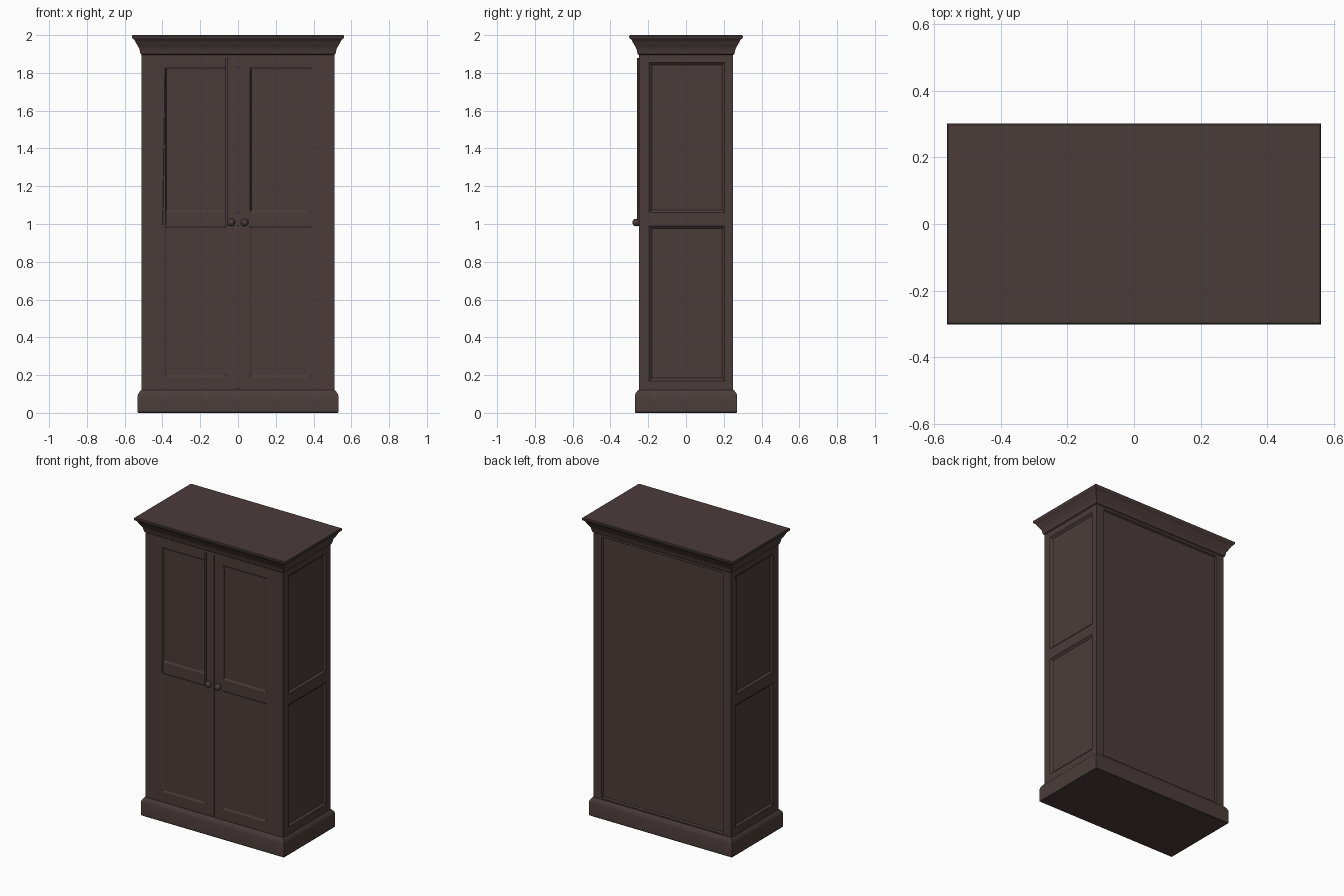
import bpy, bmesh, math
from mathutils import Vector, Matrix

if "Cube" in bpy.data.objects:
    bpy.data.objects.remove(bpy.data.objects["Cube"])

wood = bpy.data.materials.new("dark_brown_wood")
wood.use_nodes = True
colour = (0.070, 0.046, 0.043, 1)
wood.diffuse_color = colour
wood.node_tree.nodes["Principled BSDF"].inputs["Base Color"].default_value = colour
wood.node_tree.nodes["Principled BSDF"].inputs["Roughness"].default_value = 0.8

HX, HY = 0.51, 0.25  # half width and half depth of the body


def finish(name, bm, smooth=True):
    bmesh.ops.recalc_face_normals(bm, faces=bm.faces)
    mesh = bpy.data.meshes.new(name)
    bm.to_mesh(mesh)
    bm.free()
    ob = bpy.data.objects.new(name, mesh)
    bpy.context.collection.objects.link(ob)
    mesh.materials.append(wood)
    if smooth:
        bpy.ops.object.select_all(action='DESELECT')
        ob.select_set(True)
        bpy.context.view_layer.objects.active = ob
        bpy.ops.object.shade_smooth_by_angle(angle=math.radians(35))
    return ob


def moulding(name, profile):
    """Stack rectangular rings; each profile point is (overhang, height)."""
    bm = bmesh.new()
    rings = []
    for out, z in profile:
        x, y = HX + out, HY + out
        rings.append([bm.verts.new((sx * x, sy * y, z))
                      for sx, sy in ((-1, -1), (1, -1), (1, 1), (-1, 1))])
    for low, high in zip(rings, rings[1:]):
        for i in range(4):
            j = (i + 1) % 4
            bm.faces.new((low[i], low[j], high[j], high[i]))
    bm.faces.new(rings[0])
    bm.faces.new(rings[-1])
    return finish(name, bm)


def sink(bm, normal, u_range, z_range, slope, depth):
    """Cut a rectangle into one side of the body and recess it."""
    normal = Vector(normal)
    u = Vector((abs(normal.y), abs(normal.x), 0))
    side = lambda: [f for f in bm.faces if f.normal.dot(normal) > 0.99]
    for axis, limits in ((u, u_range), (Vector((0, 0, 1)), z_range)):
        for limit in limits:
            faces = side()
            geom = faces + list({e for f in faces for e in f.edges})
            geom += list({v for f in faces for v in f.verts})
            bmesh.ops.bisect_plane(bm, geom=geom, plane_co=axis * limit, plane_no=axis)
    bm.normal_update()
    picked = []
    for f in side():
        c = f.calc_center_median()
        if u_range[0] < c.dot(u) < u_range[1] and z_range[0] < c.z < z_range[1]:
            picked.append(f)
    bmesh.ops.inset_region(bm, faces=picked, thickness=slope, depth=-depth,
                           use_even_offset=True)
    bm.normal_update()


# Body with sunk panels, door seam and recessed back board
bm = bmesh.new()
bmesh.ops.create_cube(bm, size=1, matrix=Matrix.Translation((0, 0, 1.0))
                      @ Matrix.Diagonal((2 * HX, 2 * HY, 1.84, 1)))
bm.normal_update()
for z_range in ((0.19, 0.99), (1.06, 1.83)):
    for u_range in ((-0.39, -0.06), (0.06, 0.39)):
        sink(bm, (0, -1, 0), u_range, z_range, 0.012, 0.006)
for z_range in ((0.17, 0.99), (1.06, 1.855)):
    for s in (-1, 1):
        sink(bm, (s, 0, 0), (-0.195, 0.205), z_range, 0.014, 0.012)
sink(bm, (0, -1, 0), (-0.003, 0.003), (0.13, 1.88), 0.001, 0.004)
sink(bm, (0, 1, 0), (-0.45, 0.45), (0.13, 1.88), 0.006, 0.010)
finish("cabinet_body", bm, smooth=False)

# Plinth and cornice
moulding("plinth", [(0.018, 0), (0.021, 0.004), (0.021, 0.09), (0.016, 0.105), (0.003, 0.122)])
moulding("cornice", [(0, 1.895), (0.006, 1.90), (0.009, 1.912), (0.012, 1.928), (0.022, 1.945),
                     (0.032, 1.962), (0.038, 1.975), (0.048, 1.982), (0.051, 1.988),
                     (0.051, 1.996), (0.047, 2.0)])

# Round door knobs on short stems
for side, x in (("right", -0.035), ("left", 0.035)):
    bm = bmesh.new()
    bmesh.ops.create_uvsphere(bm, u_segments=20, v_segments=12, radius=0.02,
                              matrix=Matrix.Translation((x, -0.264, 1.008)))
    bmesh.ops.create_cone(bm, cap_ends=True, segments=16, radius1=0.012, radius2=0.012,
                          depth=0.03, matrix=Matrix.Translation((x, -0.25, 1.008))
                          @ Matrix.Rotation(math.pi / 2, 4, 'X'))
    finish(side + "_door_knob", bm)
